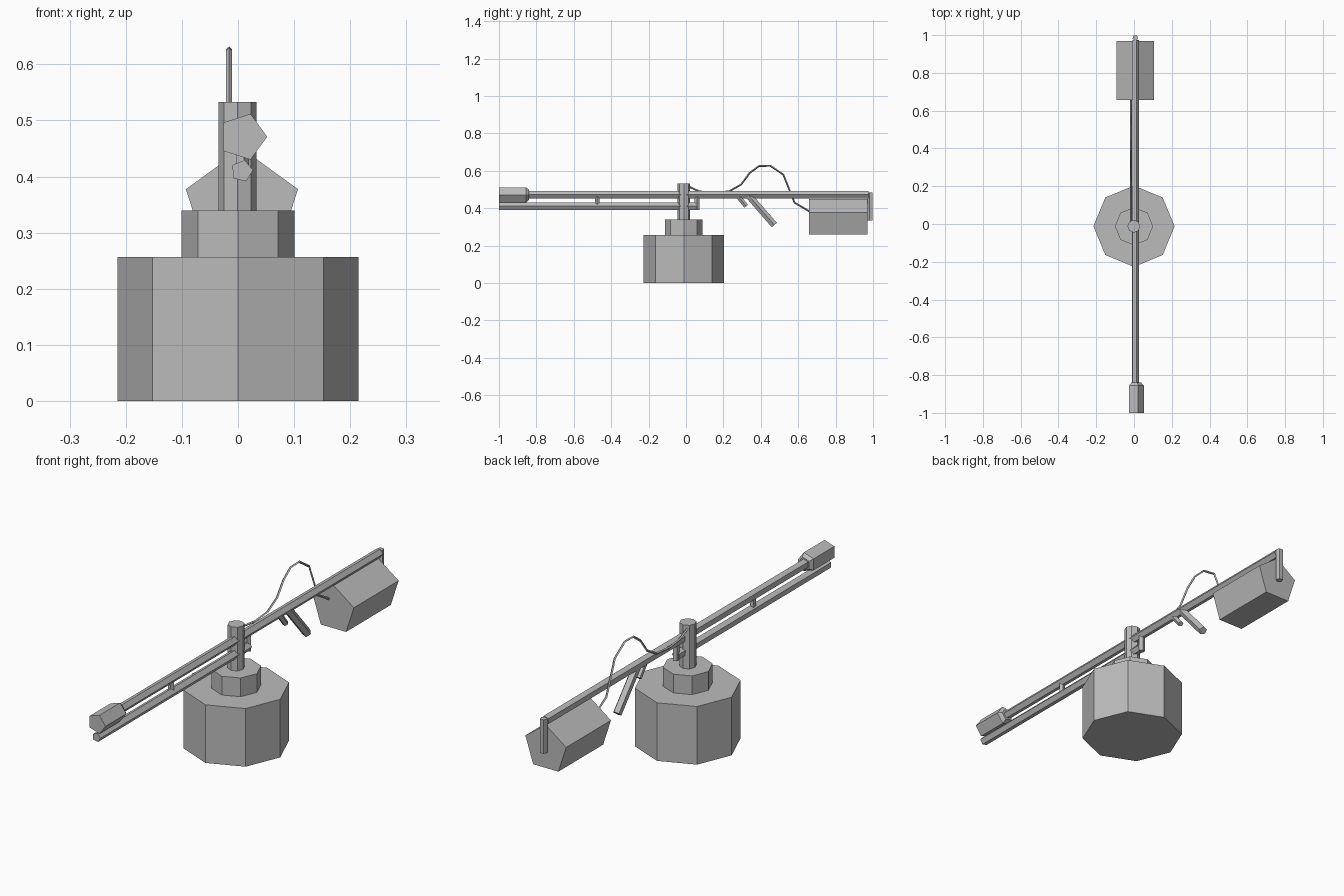
import bpy, bmesh
from math import cos, sin, radians, tau
from mathutils import Vector

cube = bpy.data.objects.get("Cube")
if cube:
    bpy.data.objects.remove(cube, do_unlink=True)

grey = bpy.data.materials.new("matte grey")
grey.use_nodes = True
grey.diffuse_color = (0.5, 0.5, 0.5, 1)
grey.node_tree.nodes["Principled BSDF"].inputs["Base Color"].default_value = (0.5, 0.5, 0.5, 1)


def prism(name, start, end, radius, sides=5, roll=0, end_radius=None):
    """Flat-sided bar from start to end, lying in a plane of constant x."""
    start, end = Vector(start), Vector(end)
    u = Vector((1, 0, 0))
    v = u.cross((end - start).normalized())
    bm = bmesh.new()
    rings = []
    for centre, r in ((start, radius), (end, end_radius or radius)):
        angles = [radians(roll) + tau * i / sides for i in range(sides)]
        rings.append([bm.verts.new(centre + r * (u * cos(a) + v * sin(a))) for a in angles])
    for i in range(sides):
        j = (i + 1) % sides
        bm.faces.new((rings[0][i], rings[0][j], rings[1][j], rings[1][i]))
    for ring in rings:
        bm.faces.new(ring)
    bmesh.ops.recalc_face_normals(bm, faces=bm.faces)
    mesh = bpy.data.meshes.new(name)
    bm.to_mesh(mesh)
    bm.free()
    mesh.materials.append(grey)
    obj = bpy.data.objects.new(name, mesh)
    bpy.context.collection.objects.link(obj)
    return obj


# Stepped octagonal base and post
CY = -0.012
prism("base", (0, CY, 0), (0, CY, 0.257), 0.215, 8)
prism("base_collar", (0, CY, 0.257), (0, CY, 0.34), 0.101, 8)
prism("post", (-0.001, CY, 0.34), (-0.001, CY, 0.533), 0.034, 8)

# Two long arms with the spacers between them
AX = 0.007
prism("upper_arm", (AX, -0.85, 0.472), (AX, 0.975, 0.472), 0.02)
prism("lower_arm", (AX, -1, 0.41), (AX, 0.06, 0.41), 0.02, roll=5)
prism("front_spacer", (AX, -0.475, 0.405), (AX, -0.475, 0.465), 0.013)
prism("rear_spacer", (AX, 0.06, 0.39), (AX, 0.06, 0.465), 0.014)

# Pentagonal tip with a short taper
prism("tip", (0.009, -1, 0.471), (0.009, -0.855, 0.471), 0.043)
prism("tip_taper", (0.009, -0.855, 0.471), (0.009, -0.84, 0.471), 0.043, end_radius=0.029)

# Rear box and its end bracket
prism("rear_box", (AX, 0.657, 0.345), (AX, 0.97, 0.345), 0.105, roll=90)
prism("end_bracket", (AX, 0.985, 0.335), (AX, 0.985, 0.485), 0.0155, roll=18)

# Slanted grip and trigger
prism("grip", (AX, 0.335, 0.468), (AX, 0.472, 0.31), 0.019)
prism("trigger", (AX, 0.275, 0.468), (AX, 0.322, 0.41), 0.013)

# Hanging cable
path = [(0.01, 0.518), (0.07, 0.49), (0.14, 0.482), (0.23, 0.49), (0.295, 0.527),
        (0.34, 0.588), (0.39, 0.625), (0.45, 0.627), (0.52, 0.58), (0.58, 0.43), (0.665, 0.38)]
curve = bpy.data.curves.new("cable", "CURVE")
curve.dimensions = "3D"
curve.bevel_depth = 0.005
curve.bevel_resolution = 0
curve.use_fill_caps = True
spline = curve.splines.new("POLY")
spline.points.add(len(path) - 1)
for point, (y, z) in zip(spline.points, path):
    point.co = (-0.016, y, z, 1)
spline.use_smooth = False
curve.materials.append(grey)
cable = bpy.data.objects.new("cable", curve)
bpy.context.collection.objects.link(cable)
